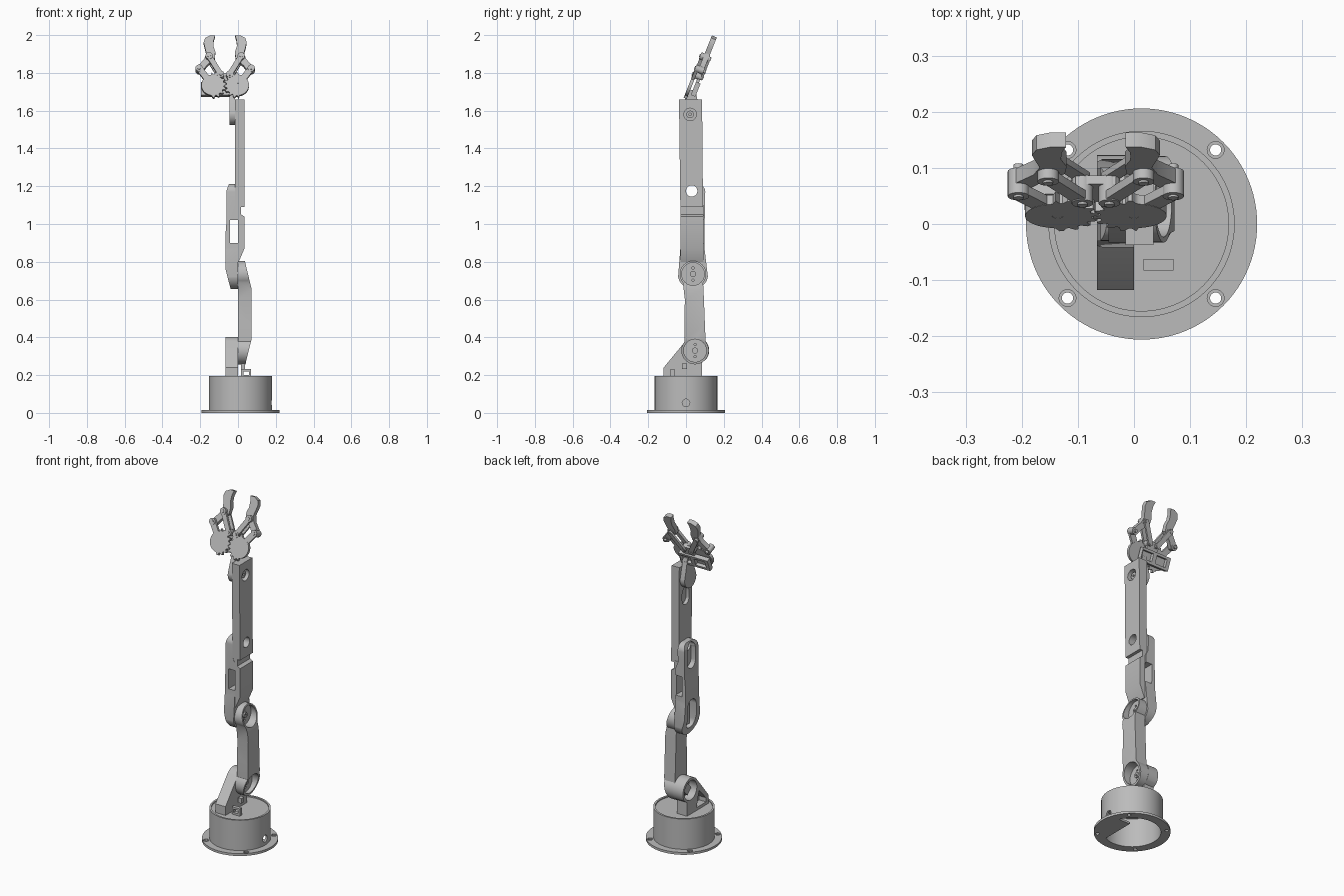
import bpy, bmesh
from math import cos, sin, radians, atan2, degrees
from mathutils import Matrix

if "Cube" in bpy.data.objects:
    bpy.data.objects.remove(bpy.data.objects["Cube"])

grey = bpy.data.materials.new("light_grey")
grey.use_nodes = True
grey.diffuse_color = (0.5, 0.5, 0.5, 1)
grey.node_tree.nodes["Principled BSDF"].inputs["Base Color"].default_value = grey.diffuse_color
parts = []


def prism(name, pts, axis, lo, hi, keep=True):
    """Extrude a 2D outline along an axis; outline uses the other two axes in order."""
    place = {"x": lambda p, d: (d, p[0], p[1]),
             "y": lambda p, d: (p[0], d, p[1]),
             "z": lambda p, d: (p[0], p[1], d)}[axis]
    bm = bmesh.new()
    a = [bm.verts.new(place(p, lo)) for p in pts]
    b = [bm.verts.new(place(p, hi)) for p in pts]
    bm.faces.new(a)
    bm.faces.new(b)
    for i in range(len(pts)):
        j = (i + 1) % len(pts)
        bm.faces.new((a[i], a[j], b[j], b[i]))
    bmesh.ops.recalc_face_normals(bm, faces=bm.faces)
    mesh = bpy.data.meshes.new(name)
    bm.to_mesh(mesh)
    bm.free()
    ob = bpy.data.objects.new(name, mesh)
    bpy.context.collection.objects.link(ob)
    if keep:
        parts.append(ob)
    return ob


def arc(u, v, r, start, end, n=24):
    steps = [radians(start + (end - start) * i / n) for i in range(n + 1)]
    return [(u + r * cos(t), v + r * sin(t)) for t in steps]


def disc(u, v, r, n=48):
    return arc(u, v, r, 0, 360, n)[:-1]


def rect(u0, v0, u1, v1):
    return [(u0, v0), (u1, v0), (u1, v1), (u0, v1)]


def capsule(p, q, r):
    t = degrees(atan2(q[1] - p[1], q[0] - p[0]))
    return arc(*q, r, t - 90, t + 90, 12) + arc(*p, r, t + 90, t + 270, 12)


def boolean(ob, outline, axis, lo, hi, op="DIFFERENCE"):
    tool = prism("cutter", outline, axis, lo, hi, keep=False)
    mod = ob.modifiers.new("cut", "BOOLEAN")
    mod.operation, mod.solver, mod.object = op, "EXACT", tool
    dg = bpy.context.evaluated_depsgraph_get()
    mesh = bpy.data.meshes.new_from_object(ob.evaluated_get(dg))
    ob.modifiers.clear()
    ob.data = mesh
    bpy.data.objects.remove(tool)


# Base: hollow drum on a drilled flange
BX = 0.0135
flange = prism("base_flange", disc(BX, 0, 0.206, 96), "z", 0, 0.014)
boolean(flange, disc(BX, 0, 0.155, 96), "z", -1, 1)
for sx in (-1, 1):
    for sy in (-1, 1):
        boolean(flange, disc(BX + sx * 0.132, sy * 0.132, 0.01, 24), "z", -1, 1)
        boolean(flange, disc(BX + sx * 0.132, sy * 0.132, 0.015, 24), "z", 0.009, 1)
drum = prism("base_drum", disc(BX, 0, 0.166, 96), "z", 0.005, 0.195)
boolean(drum, disc(BX, 0, 0.155, 96), "z", -1, 1)
boolean(drum, disc(0, 0.053, 0.02, 24), "x", 0.1, 0.3)
prism("base_turntable", disc(BX, 0, 0.156, 96), "z", 0.172, 0.188)
shelf = prism("base_shelf", disc(BX, 0, 0.158, 96), "z", 0.001, 0.013)
boolean(shelf, rect(0.08, -0.14, 0.3, 0.06), "z", -1, 1, "INTERSECT")
loop = prism("cable_loop", rect(0.017, 0.185, 0.07, 0.232), "y", -0.083, -0.062)
boolean(loop, rect(0.029, 0.2, 0.058, 0.22), "y", -1, 1)

# Shoulder bracket: sloped shell open on its outer side
shoulder = prism("shoulder_bracket", [(-0.118, 0.185), (-0.118, 0.24)]
                 + arc(0.05, 0.33, 0.073, 135, -40) + [(0.085, 0.27), (0.085, 0.185)],
                 "x", -0.066, 0)
boolean(shoulder, disc(0.05, 0.33, 0.058), "x", -1, -0.015)
boolean(shoulder, [(-0.095, 0.205), (-0.095, 0.23), (-0.03, 0.3), (-0.005, 0.205)], "x", -1, -0.02)
prism("shoulder_servo", disc(0.05, 0.33, 0.036, 4), "x", -0.045, -0.01)

# Upper arm: waisted link with thin round ends and screw hubs
LOW, TOP = (0.048, 0.33), (0.037, 0.735)
upper = prism("upper_arm", arc(*LOW, 0.073, 140, 400) + [(0.1, 0.47), (0.095, 0.6)]
              + arc(*TOP, 0.07, -40, 220) + [(-0.006, 0.6), (-0.009, 0.47)], "x", 0, 0.08)
boolean(upper, [(0, 0.2), (0.032, 0.2), (0.044, 0.28), (0.072, 0.39), (0.072, 0.655),
                (0.035, 0.81), (0, 0.81)], "y", -1, 1, "INTERSECT")
for name, c in (("shoulder", LOW), ("elbow", TOP)):
    boolean(upper, disc(*c, 0.06), "x", 0.018, 1)
    hub = prism(name + "_hub", disc(*c, 0.016, 24), "x", 0.005, 0.026)
    boolean(hub, disc(*c, 0.006, 12), "x", 0.02, 1)
    for d in (-0.032, 0.032):
        boolean(upper, disc(c[0], c[1] + d, 0.006, 12), "x", 0.01, 1)
tab = prism("shoulder_stop", rect(-0.022, 0.232, 0.004, 0.262), "x", 0.015, 0.038)

# Elbow bracket: long rounded shell with outer pockets and a middle window
elbow = prism("elbow_bracket", arc(0.037, 0.735, 0.08, 190, 350)
              + [(0.098, 0.87), (0.1, 1.12)] + arc(0.06, 1.17, 0.042, 0, 90, 8)
              + arc(0.012, 1.17, 0.042, 90, 180, 8) + [(-0.03, 0.87)], "x", -0.066, 0)
boolean(elbow, [(-0.035, 0.64), (0, 0.64), (0, 1.06), (-0.016, 1.1), (-0.016, 1.22), (-0.045, 1.22),
                (-0.06, 1.18), (-0.06, 1.02), (-0.066, 0.95), (-0.066, 0.76)],
        "y", -1, 1, "INTERSECT")
boolean(elbow, capsule((0.035, 1.09), (0.035, 1.16), 0.038), "x", -1, -0.03)
boolean(elbow, capsule((0.037, 0.735), (0.037, 0.83), 0.04), "x", -1, -0.02)
prism("elbow_servo", rect(0.015, 0.71, 0.06, 0.83), "x", -0.035, -0.01)
housing = prism("elbow_housing", [(-0.018, 0.8), (0.004, 0.8), (0.034, 0.87), (0.034, 1.04),
                                  (0.016, 1.05), (0.016, 1.1), (-0.018, 1.1)], "y", -0.029, 0.092)
for ob in (elbow, housing):
    boolean(ob, rect(-0.042, 0.9, 0.0, 1.02), "y", -1, 1)

# Forearm: slab with two round holes
forearm = prism("forearm", [(-0.03, 1.09), (0.09, 1.09), (0.085, 1.66), (-0.037, 1.66)],
                "x", -0.015, 0.035)
boolean(forearm, disc(0.03, 1.175, 0.03), "x", -0.016, 1)
boolean(elbow, disc(0.03, 1.175, 0.03), "x", -1, 1)
boolean(forearm, disc(0.022, 1.58, 0.033), "x", -1, 1)
boolean(forearm, capsule((0.025, 1.45), (0.025, 1.49), 0.032), "x", -1, 0.005)

# Wrist: round-ended bracket beside the forearm
prism("wrist_bracket", arc(0.022, 1.58, 0.055, 170, 370)
      + [(0.062, 1.65), (0.05, 1.71), (0.015, 1.71), (-0.01, 1.65)], "x", -0.045, -0.015)
pin = prism("wrist_hub", disc(0.022, 1.58, 0.02, 24), "x", -0.02, 0.022)
boolean(pin, disc(0.022, 1.58, 0.007, 12), "x", 0.01, 1)

# Gripper: laid out flat around the gear line, then tilted backwards
first = len(parts)
plate = prism("gripper_plate", rect(-0.127, -0.045, 0.066, 0.03), "y", 0.0, 0.026)
for u in (-0.07, 0.025):
    boolean(plate, rect(u - 0.035, -0.03, u + 0.035, 0.016), "y", 0.006, 1)
prism("gripper_spine", rect(-0.036, 0.025, 0.036, 0.08), "y", 0.0, 0.016)
finger_outline = [(0.145, 0.082), (0.152, 0.1), (0.138, 0.122), (0.111, 0.155), (0.1, 0.19),
                  (0.108, 0.222), (0.114, 0.25), (0.106, 0.275), (0.08, 0.289), (0.053, 0.289),
                  (0.061, 0.262), (0.062, 0.228), (0.052, 0.195), (0.055, 0.16),
                  (0.098, 0.117), (0.122, 0.082)]
GEAR, OUTER, INNER, TIP = (0.068, 0), (0.138, 0.097), (0.024, 0.0625), (0.085, 0.167)
for s, side in ((1, "left"), (-1, "right")):
    def flip(pts):
        return [(s * u, v) for u, v in pts]

    # Gear with teeth on the meshing half only
    teeth = []
    for i in range(64):
        t = radians(i * 360 / 64 + (2.8 if s > 0 else -8.4))
        r = (0.073 if i % 4 < 2 else 0.061) if cos(t) < 0.1 else 0.058
        teeth.append((GEAR[0] + r * cos(t), r * sin(t)))
    gear = prism(side + "_gear", flip(teeth), "y", -0.03, -0.012)
    boolean(gear, flip(disc(*GEAR, 0.01, 16)), "y", -1, -0.018)
    prism(side + "_outer_link", flip(capsule(GEAR, OUTER, 0.017)), "y", -0.0295, -0.0125)
    prism(side + "_finger", flip(finger_outline), "y", -0.013, 0.015)
    for name, lo, hi in (("front", -0.029, -0.013), ("rear", 0.015, 0.027)):
        prism(f"{side}_{name}_inner_link", flip(capsule(INNER, TIP, 0.014)), "y", lo, hi)
    for name, p in (("outer", OUTER), ("inner", INNER), ("tip", TIP)):
        prism(f"{side}_{name}_pin", flip(disc(*p, 0.019, 24)), "y", -0.031, 0.017)
        prism(f"{side}_{name}_screw", flip(disc(*p, 0.009, 16)), "y", -0.035, 0.029)
tilt = Matrix.Translation((-0.068, 0.042, 1.725)) @ Matrix.Rotation(radians(-21.8), 4, "X")
for ob in parts[first:]:
    ob.data.transform(tilt)

# Finish: one colour, smooth curves with sharp edges kept
bpy.ops.object.select_all(action="DESELECT")
for ob in parts:
    ob.data.materials.clear()
    ob.data.materials.append(grey)
    for f in ob.data.polygons:
        f.material_index = 0
    ob.select_set(True)
bpy.context.view_layer.objects.active = parts[0]
bpy.ops.object.shade_smooth_by_angle(angle=radians(30))
